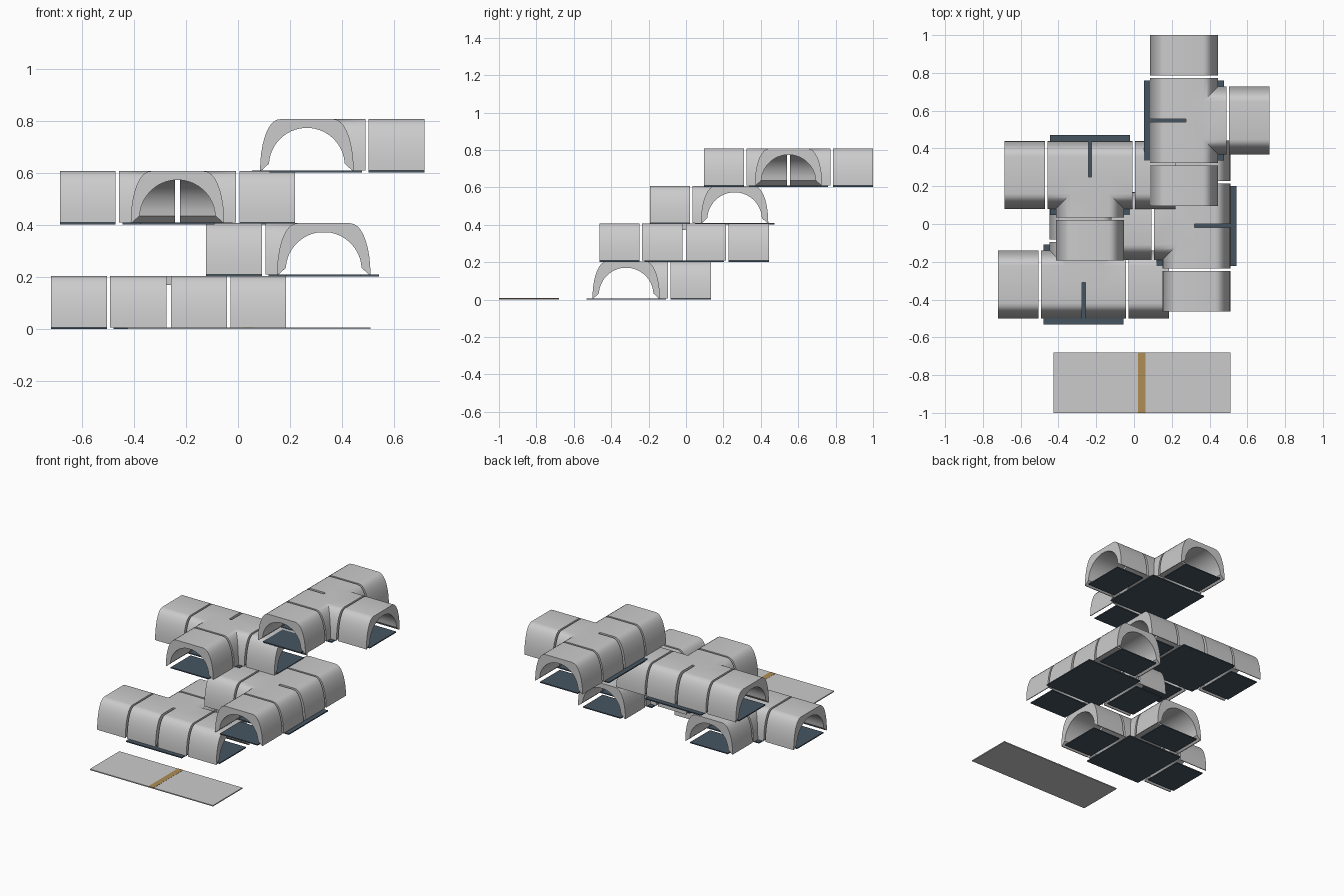
import bpy, bmesh, math
from mathutils import Matrix, Vector

if "Cube" in bpy.data.objects:
    bpy.data.objects.remove(bpy.data.objects["Cube"])

PLATE = 0.007      # floor plate thickness
H = 0.198          # shell height
CORE, GAP, END = 0.225, 0.013, 0.4525
FLOOR = 0.212


def material(name, rgb):
    m = bpy.data.materials.new(name)
    m.diffuse_color = (*rgb, 1)
    m.use_nodes = True
    m.node_tree.nodes["Principled BSDF"].inputs["Base Color"].default_value = m.diffuse_color
    return m


slate = material("slate_floor", (0.06, 0.09, 0.12))
tan = material("tan_band", (0.42, 0.27, 0.09))


def mirrored(half):
    """Complete a left-half outline (foot to crown) with its mirror image."""
    return half + [(-x, z) for x, z in reversed(half)]


# Arch outlines: curved shoulders with a flat crown outside, round inside
shoulder = [(-0.1 - 0.08 * math.cos(t) ** 0.9, H * math.sin(t))
            for t in [math.radians(a) for a in range(0, 81, 10)]] + [(-0.1, H)]
OUTER = mirrored(shoulder)
R, SPRING = 0.146, 0.018
round_half = [(-R * math.cos(t), SPRING + R * math.sin(t))
              for t in [math.radians(a) for a in range(6, 85, 6)]]
INNER = mirrored([(-R, 0.026)] + round_half[1:])
FOOT = 0.175
ARCH = OUTER + [(FOOT, 0)] + INNER[::-1] + [(-FOOT, 0)]
VOID = [(-0.21, -0.032)] + INNER + [(0.21, -0.032)]


def extrude(name, outline, a, b, along="X"):
    """Extrude an outline from a to b along +X or +Y."""
    bm = bmesh.new()
    verts = [bm.verts.new((a, u, z) if along == "X" else (-u, a, z)) for u, z in outline]
    face = bm.faces.new(verts)
    res = bmesh.ops.extrude_face_region(bm, geom=[face])
    d = Vector((b - a, 0, 0)) if along == "X" else Vector((0, b - a, 0))
    bmesh.ops.translate(bm, vec=d, verts=[v for v in res["geom"] if isinstance(v, bmesh.types.BMVert)])
    bmesh.ops.recalc_face_normals(bm, faces=bm.faces)
    return finish(name, bm)


def box(name, x0, x1, y0, y1, z0, z1, mat=None):
    bm = bmesh.new()
    bmesh.ops.create_cube(bm, size=1)
    bmesh.ops.scale(bm, vec=(x1 - x0, y1 - y0, z1 - z0), verts=bm.verts)
    bmesh.ops.translate(bm, vec=((x0 + x1) / 2, (y0 + y1) / 2, (z0 + z1) / 2), verts=bm.verts)
    ob = finish(name, bm)
    if mat:
        ob.data.materials.append(mat)
    return ob


def finish(name, bm):
    me = bpy.data.meshes.new(name)
    bm.to_mesh(me)
    bm.free()
    ob = bpy.data.objects.new(name, me)
    bpy.context.collection.objects.link(ob)
    return ob


def smooth(ob):
    ob.data.shade_smooth()
    ob.data.set_sharp_from_angle(angle=math.radians(30))


# Junction shell: two crossing vaults, hollowed, with a slot in the closed side
junction = extrude("junction_shell", OUTER, -CORE, CORE)
tools = [(extrude("cut_branch", OUTER, 0, CORE, "Y"), "UNION"),
         (extrude("cut_bar_void", VOID, -0.3, 0.3), "DIFFERENCE"),
         (extrude("cut_branch_void", VOID, 0.001, 0.3, "Y"), "DIFFERENCE"),
         (box("cut_slot", -0.009, 0.009, -0.3, 0.01, -0.1, 0.3), "DIFFERENCE")]
for tool, op in tools:
    mod = junction.modifiers.new(op, "BOOLEAN")
    mod.object, mod.operation, mod.solver = tool, op, "EXACT"
    tool.hide_render = True
dg = bpy.context.evaluated_depsgraph_get()
baked = bpy.data.meshes.new_from_object(junction.evaluated_get(dg))
junction.modifiers.clear()
junction.data = baked
for tool, _ in tools:
    bpy.data.objects.remove(tool)

# Tunnel end shell and its narrower floor, both lying along +X
tunnel = extrude("tunnel_end", ARCH, CORE + GAP, END)
end_floor = box("tunnel_floor", CORE + GAP, END, -0.143, 0.143, 0, PLATE, slate)
floor = box("junction_floor", -FLOOR, FLOOR, -FLOOR, FLOOR, 0, PLATE, slate)
smooth(junction)
smooth(tunnel)

# Four stacked junctions, each turned a quarter: (x, y, level, quarter turns)
layout = [(-0.267, -0.32, 0, 0), (0.33, -0.01, 1, 1),
          (-0.233, 0.26, 2, 2), (0.265, 0.548, 3, 3)]
lift = Matrix.Translation((0, 0, PLATE))
for x, y, level, turn in layout:
    base = (Matrix.Translation((x, y, 0.002 + 0.2005 * level if level else 0))
            @ Matrix.Rotation(turn * math.pi / 2, 4, "Z"))
    parts = [(junction, base @ lift), (floor, base)]
    for q in (0, 1, 2):
        spin = base @ Matrix.Rotation(q * math.pi / 2, 4, "Z")
        parts += [(tunnel, spin @ lift), (end_floor, spin)]
    for n, (src, mat) in enumerate(parts):
        ob = src.copy()
        ob.name = f"{src.data.name.split('.')[0]}_{level + 1}_{n}"
        ob.matrix_world = mat
        bpy.context.collection.objects.link(ob)
for src in (junction, floor, tunnel, end_floor):
    bpy.data.objects.remove(src)

# Loose flat panel in front with a tan band across it
box("flat_panel", -0.425, 0.51, -1.0, -0.68, 0, PLATE)
box("panel_band", 0.02, 0.06, -1.0, -0.68, PLATE - 0.002, PLATE + 0.001, tan)
